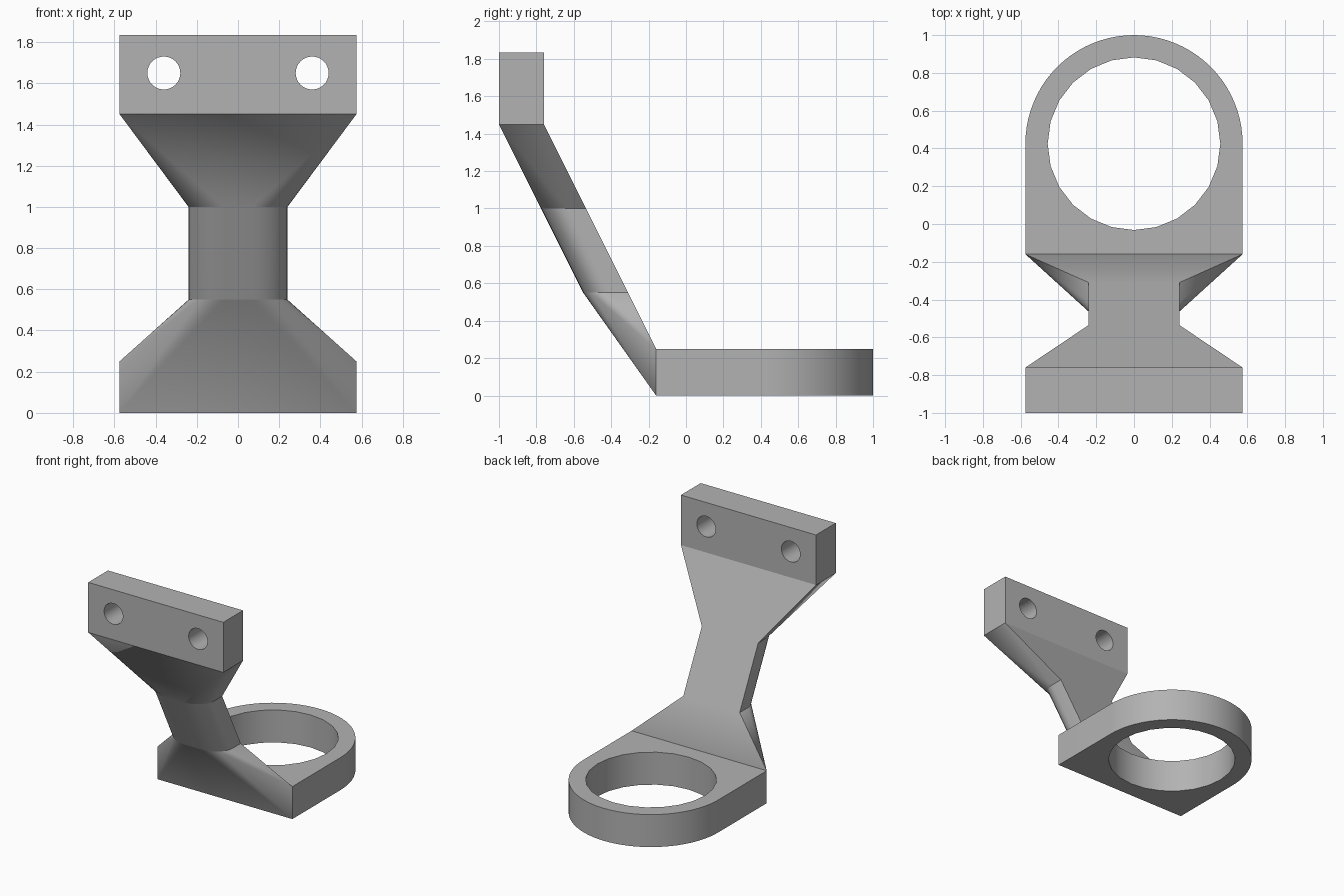
import bpy, bmesh
from math import sin, cos, pi, radians
from mathutils import Matrix

cube = bpy.data.objects.get("Cube")
if cube:
    bpy.data.objects.remove(cube)

W = 0.575          # half width of the wide ends
NECK = 0.24        # half width of the neck
BASE_Y, BASE_TOP = -0.16, 0.25
RING_Y = 1 - W     # centre of the rounded end

grey = bpy.data.materials.new("matte grey")
grey.use_nodes = True
colour = (0.45, 0.45, 0.45, 1)
grey.diffuse_color = colour
grey.node_tree.nodes["Principled BSDF"].inputs["Base Color"].default_value = colour


def make(name, bm):
    bmesh.ops.recalc_face_normals(bm, faces=bm.faces)
    mesh = bpy.data.meshes.new(name)
    bm.to_mesh(mesh)
    bm.free()
    obj = bpy.data.objects.new(name, mesh)
    bpy.context.collection.objects.link(obj)
    mesh.materials.append(grey)
    return obj


def prism(name, outline, z0, z1):
    bm = bmesh.new()
    face = bm.faces.new([bm.verts.new((x, y, z0)) for x, y in outline])
    out = bmesh.ops.extrude_face_region(bm, geom=[face])["geom"]
    for v in out:
        if isinstance(v, bmesh.types.BMVert):
            v.co.z = z1
    return make(name, bm)


def hull(name, points):
    bm = bmesh.new()
    for p in points:
        bm.verts.new(p)
    res = bmesh.ops.convex_hull(bm, input=bm.verts)
    loose = {g for g in res["geom_interior"] if isinstance(g, bmesh.types.BMVert)}
    bmesh.ops.delete(bm, geom=list(loose), context="VERTS")
    bmesh.ops.dissolve_limit(bm, angle_limit=radians(0.5), verts=bm.verts, edges=bm.edges)
    return make(name, bm)


def drill(target, radius, sides, matrix):
    bm = bmesh.new()
    bmesh.ops.create_cone(bm, cap_ends=True, segments=sides, radius1=radius,
                          radius2=radius, depth=1, matrix=matrix)
    cutter = make("hole_cutter", bm)
    mod = target.modifiers.new("hole", "BOOLEAN")
    mod.operation, mod.solver, mod.object = "DIFFERENCE", "EXACT", cutter
    bpy.context.view_layer.objects.active = target
    bpy.ops.object.modifier_apply(modifier=mod.name)
    bpy.data.objects.remove(cutter)


def section(z):
    """Neck slice: flat back, short sides, rounded front."""
    back = BASE_Y - (z - BASE_TOP) / 2
    rx, ry, steps = 0.17, 0.14, 8
    half = [(NECK, back)]
    for i in range(steps + 1):
        a = i / steps * pi / 2
        half.append((NECK - rx + rx * cos(a), back - 0.1 - ry * sin(a)))
    return [(s * x, y, z) for s in (1, -1) for x, y in half]


# Ring with squared front end
arc = [(W * cos(i * pi / 40), RING_Y + W * sin(i * pi / 40)) for i in range(41)]
ring = prism("ring_base", [(-W, BASE_Y), (W, BASE_Y)] + arc, 0, BASE_TOP)
drill(ring, 0.457, 24, Matrix.Translation((0, RING_Y, BASE_TOP / 2)))

# Mounting plate with two screw holes
plate = prism("mounting_plate", [(-W, -1), (W, -1), (W, -0.76), (-W, -0.76)], 1.45, 1.835)
for side in (-1, 1):
    drill(plate, 0.08, 32, Matrix.Translation((side * 0.36, -0.88, 1.65)) @ Matrix.Rotation(pi / 2, 4, "X"))

# Leaning neck with flared ends
low, high = section(0.55), section(1.0)
foot = [(x, BASE_Y, z) for x in (-W, W) for z in (0, BASE_TOP)]
head = [(x, y, 1.45) for x in (-W, W) for y in (-1, -0.76)]
parts = [ring, plate,
         hull("neck", low + high),
         hull("lower_flare", foot + low),
         hull("upper_flare", high + head)]

for obj in parts:
    bpy.ops.object.select_all(action="DESELECT")
    obj.select_set(True)
    bpy.context.view_layer.objects.active = obj
    bpy.ops.object.shade_smooth_by_angle(angle=radians(30))
